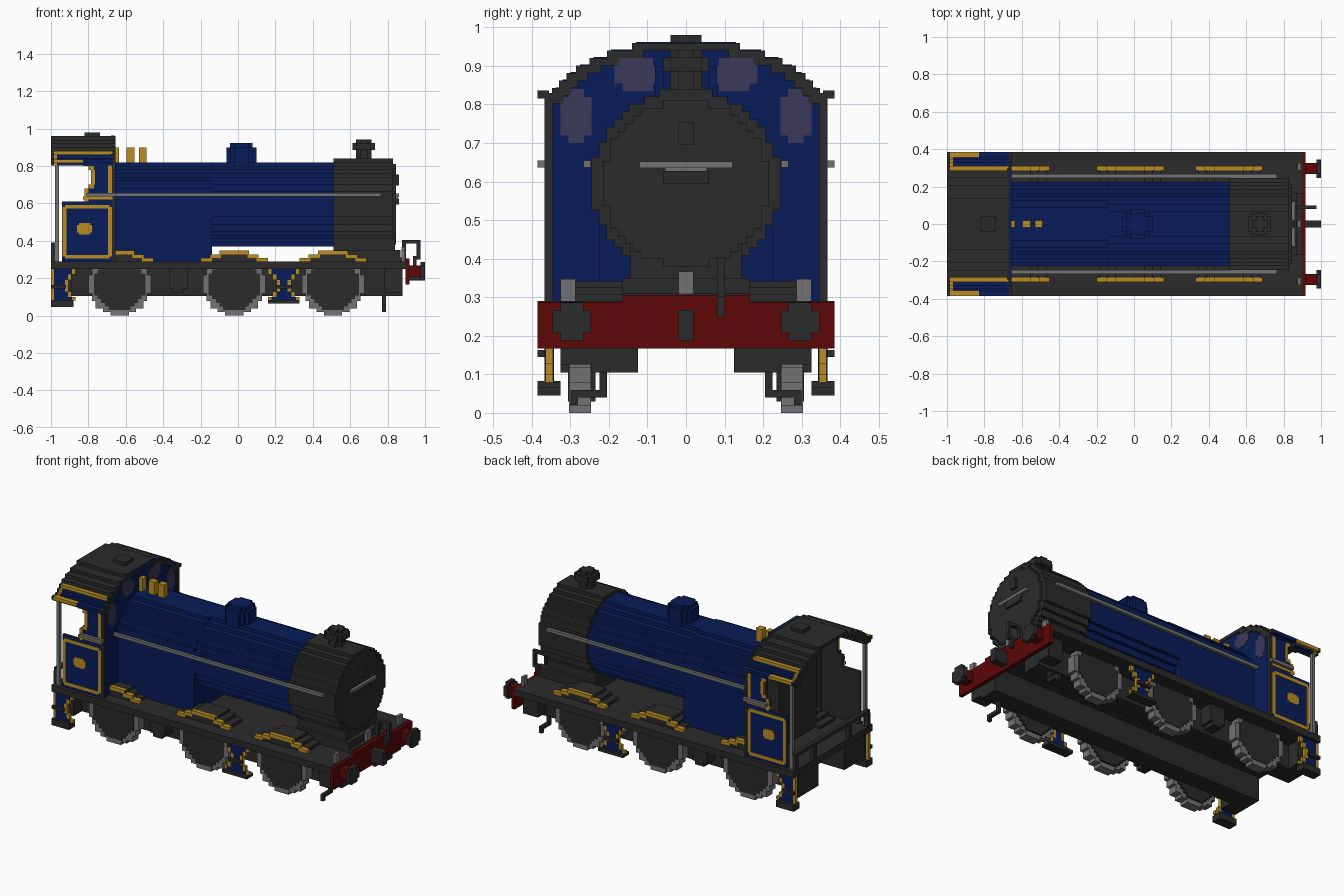
import bpy, bmesh
from mathutils import Vector

cube = bpy.data.objects.get("Cube")
if cube:
    bpy.data.objects.remove(cube, do_unlink=True)

V = 2 / 102  # size of one block step


def material(name, rgb):
    m = bpy.data.materials.new(name)
    m.use_nodes = True
    m.diffuse_color = (*rgb, 1)
    m.node_tree.nodes["Principled BSDF"].inputs["Base Color"].default_value = (*rgb, 1)
    return m


BLUE = material("deep blue", (0.0025, 0.012, 0.10))
DARK = material("charcoal", (0.024, 0.024, 0.024))
GOLD = material("gold", (0.50, 0.27, 0.016))
GREY = material("steel grey", (0.17, 0.17, 0.175))
RED = material("dark red", (0.11, 0.002, 0.002))
GLASS = material("violet glass", (0.045, 0.040, 0.10))


def finish(name, mat, bm, mirror):
    """Optionally mirror across the centre line, then make the object."""
    if mirror:
        copy = bmesh.ops.duplicate(bm, geom=bm.verts[:] + bm.edges[:] + bm.faces[:])
        for v in copy["geom"]:
            if isinstance(v, bmesh.types.BMVert):
                v.co.y *= -1
    bmesh.ops.recalc_face_normals(bm, faces=bm.faces[:])
    me = bpy.data.meshes.new(name)
    bm.to_mesh(me)
    bm.free()
    me.materials.append(mat)
    ob = bpy.data.objects.new(name, me)
    bpy.context.collection.objects.link(ob)
    return ob


def boxes(name, mat, *parts, mirror=False):
    """Each part is x0, x1, y0, y1, z0, z1."""
    bm = bmesh.new()
    for x0, x1, y0, y1, z0, z1 in parts:
        for v in bmesh.ops.create_cube(bm, size=1)["verts"]:
            v.co = Vector(((x0 + x1) / 2 + v.co.x * (x1 - x0),
                           (y0 + y1) / 2 + v.co.y * (y1 - y0),
                           (z0 + z1) / 2 + v.co.z * (z1 - z0)))
    return finish(name, mat, bm, mirror)


def prism(name, mat, rows, axis, lo, hi, mirror=False):
    """Extrude a stepped outline; rows are (v0, v1, u0, u1) from bottom to top."""
    right, left = [], []
    for v0, v1, u0, u1 in rows:
        for side, u in ((right, u1), (left, u0)):
            if side and abs(side[-1][0] - u) < 1e-6:
                side[-1] = (u, v1)
            else:
                side += [(u, v0), (u, v1)]
    place = {"x": lambda u, v: (lo, u, v), "y": lambda u, v: (u, lo, v),
             "z": lambda u, v: (u, v, lo)}[axis]
    bm = bmesh.new()
    face = bm.faces.new([bm.verts.new(place(u, v)) for u, v in right + left[::-1]])
    ext = bmesh.ops.extrude_face_region(bm, geom=[face])
    move = Vector([hi - lo if a == axis else 0 for a in "xyz"])
    bmesh.ops.translate(bm, vec=move,
                        verts=[g for g in ext["geom"] if isinstance(g, bmesh.types.BMVert)])
    return finish(name, mat, bm, mirror)


def disc(cu, cv, r, power=2):
    """Rows of a blocky circle (a higher power gives squarer shoulders)."""
    n = round(2 * r / V)
    step, k = 2 * r / n, (n % 2) / 2
    rows = []
    for i in range(n):
        d = abs((i + 0.5) * step - r)
        half = (r ** power - d ** power) ** (1 / power)
        half = max(round(half / step - k) + k, 1) * step
        rows.append((cv - r + i * step, cv - r + (i + 1) * step, cu - half, cu + half))
    return rows


# Footplate and frames
boxes("footplate", DARK, (-1, 0.9, -0.385, 0.385, 0.25, 0.29))
boxes("side_frame", DARK, (-0.97, 0.88, 0.125, 0.245, 0.105, 0.255), mirror=True)
boxes("sand_box", DARK, (-0.37, -0.27, 0.24, 0.325, 0.145, 0.255), (-0.35, -0.29, 0.24, 0.325, 0.125, 0.145),
      (0.78, 0.88, 0.24, 0.325, 0.125, 0.255), (-0.99, -0.89, 0.125, 0.325, 0.105, 0.255), mirror=True)
boxes("guard_iron", DARK, (0.77, 0.79, 0.205, 0.225, 0.05, 0.12), (0.77, 0.79, 0.205, 0.29, 0.04, 0.06),
      (0.77, 0.79, 0.28, 0.3, 0.02, 0.06), mirror=True)

# Wheels with the splashers above them
for label, cx in (("rear", -0.633), ("middle", -0.02), ("front", 0.508)):
    prism(label + "_wheel_rim", GREY, disc(cx, 0.167, 0.167), "y", 0.246, 0.303, True)
    prism(label + "_wheel_face", DARK, disc(cx, 0.167, 0.138), "y", 0.235, 0.306, True)
    x0 = -0.655
    steps = [(0.29, 0.307, 0.165), (0.307, 0.326, 0.12), (0.326, 0.342, 0.08)]
    prism(label + "_splasher", DARK, [(a, b, cx - h, cx + h) for a, b, h in steps], "y", 0.165, 0.307, True)
    trim = [(cx - 0.08, cx + 0.08, 0.327, 0.347)]
    for s in (-1, 1):
        for a, b, z in ((0.07, 0.13, 0.308), (0.12, 0.18, 0.289)):
            trim.append((*sorted((cx + s * a, cx + s * b)), z, z + V))
    boxes(label + "_splasher_trim", GOLD,
          *[(max(a, x0), b, 0.285, 0.311, c, d) for a, b, c, d in trim if b > x0], mirror=True)

# Boiler, firebox and smokebox
CZ = 0.595
prism("boiler", BLUE, disc(0, CZ, 0.225), "x", -0.16, 0.52)
prism("firebox", BLUE, [(0.29, CZ - 0.01, -0.225, 0.225)]
      + [r for r in disc(0, CZ, 0.225, 2.25) if r[0] > CZ - 0.012], "x", -0.66, -0.14)
prism("smokebox", DARK, disc(0, CZ, 0.245), "x", 0.51, 0.83)
prism("smokebox_door", DARK, disc(0, CZ, 0.215), "x", 0.82, 0.845)
boxes("smokebox_saddle", DARK, (0.51, 0.84, -0.145, 0.145, 0.29, 0.45), (0.51, 0.87, -0.165, 0.165, 0.29, 0.35),
      (0.8, 0.895, -0.165, 0.165, 0.29, 0.31))
boxes("door_handrail", GREY, (0.845, 0.862, -0.12, 0.12, 0.635, 0.652), (0.84, 0.856, -0.055, 0.055, 0.625, 0.64))
boxes("door_fittings", DARK, (0.84, 0.86, -0.06, 0.06, 0.595, 0.627), (0.84, 0.86, -0.02, 0.02, 0.695, 0.755))
boxes("boiler_handrail", GREY, (-0.66, 0.765, 0.247, 0.266, 0.636, 0.655), mirror=True)

# Boiler mountings
prism("chimney", DARK, disc(0.672, 0, 0.042), "z", 0.8, 0.942)
prism("chimney_cap", DARK, disc(0.672, 0, 0.06), "z", 0.885, 0.922)
prism("dome", BLUE, disc(0.018, 0, 0.08), "z", 0.78, 0.9)
prism("dome_top", BLUE, disc(0.018, 0, 0.06), "z", 0.9, 0.922)
boxes("safety_valves", GOLD, *[(a, b, -0.019, 0.019, 0.8, 0.9)
                               for a, b in ((-0.66, -0.635), (-0.595, -0.553), (-0.53, -0.49))])

# Cab roof: arched steps, the lowest ones painted between dark end bands
widths = [0.14, 0.205, 0.25, 0.285, 0.31, 0.33, 0.348, 0.367]
dark, gold, blue = [], [], []
for i, w in enumerate(widths):
    top = 0.96 - i * V
    inner = widths[i - 1] - 0.03 if i else 0
    if i < 4:
        dark.append((-1, -0.655, inner, w, top - V, top))
    else:
        dark.append((-0.985, -0.672, inner, w - 0.012, top - V, top - 0.004))
        dark += [(a, b, inner, w, top - V, top) for a, b in ((-1, -0.985), (-0.672, -0.655))]
        gold.append((-0.985, -0.672 if i == 4 else -0.967, w - 0.025, w, top - V, top))
        if i > 4:
            blue.append((-0.967, -0.672, w - 0.025, w, top - V, top))
# Gutter along the roof edge, gold above the opening
for paint, a, b in ((dark, -1, -0.985), (gold, -0.985, -0.83), (blue, -0.83, -0.672), (dark, -0.672, -0.655)):
    paint.append((a, b, 0.355, 0.385, 0.816, 0.836))
boxes("roof", DARK, *dark, mirror=True)
boxes("roof_side_gold", GOLD, *gold, mirror=True)
boxes("roof_side_blue", BLUE, *blue, mirror=True)
boxes("roof_vent", DARK, (-0.82, -0.737, -0.04, 0.04, 0.95, 0.98))

# Cab front wall with its four windows
wall = [(0.29, 0.825, -0.347, 0.347)]
for i in range(7, 0, -1):
    z, h = 0.825 + (7 - i) * V, widths[i - 1] - 0.01
    wall.append((z, z + V, -h, h))
prism("cab_front_wall", BLUE, wall, "x", -0.67, -0.66)
prism("cab_front_lining", DARK, wall, "x", -0.68, -0.67)
side_win = [(0.70, 0.72, 0.265, 0.305), (0.72, 0.82, 0.245, 0.325), (0.82, 0.84, 0.265, 0.305)]
top_win = [(0.835, 0.855, 0.085, 0.165), (0.855, 0.9, 0.065, 0.185), (0.9, 0.92, 0.085, 0.185)]
for label, rows in (("side_window", side_win), ("upper_window", top_win)):
    prism(label, GLASS, rows, "x", -0.683, -0.657, True)

# Cab sides: dark core, blue skin and gold lining
lower = [(0.29, 0.61, -0.94, -0.66)]
upper = [(0.61, 0.68, -0.82, -0.66), (0.68, 0.70, -0.80, -0.66), (0.70, 0.78, -0.785, -0.66),
         (0.78, 0.80, -0.80, -0.66), (0.80, 0.82, -0.83, -0.66)]
prism("cab_side_core", DARK, lower + upper, "y", 0.345, 0.36, True)
prism("cab_side_skin", BLUE, [(a, b, c, -0.672) for a, b, c, _ in lower + upper], "y", 0.36, 0.364, True)
boxes("cab_front_corner", DARK, (-0.672, -0.655, 0.345, 0.367, 0.29, 0.83), mirror=True)
T, Y = 0.02, (0.359, 0.367)
boxes("cab_panel_lining", GOLD,
      (-0.925, -0.687, *Y, 0.305, 0.305 + T), (-0.925, -0.687, *Y, 0.592 - T, 0.592),
      (-0.937, -0.937 + T, *Y, 0.317, 0.58), (-0.675 - T, -0.675, *Y, 0.317, 0.58),
      (-0.86, -0.78, *Y, 0.445, 0.485), (-0.85, -0.79, *Y, 0.435, 0.495), mirror=True)
boxes("cab_window_lining", GOLD, (-0.83, -0.672, *Y, 0.62, 0.638), (-0.675 - T, -0.675, *Y, 0.62, 0.82),
      *[(c, c + T, *Y, a, b) for a, b, c, _ in upper], (-0.8, -0.77, *Y, 0.68, 0.7),
      (-0.8, -0.77, *Y, 0.78, 0.8), mirror=True)
boxes("cab_handrail", GREY, (-0.81, -0.655, 0.367, 0.385, 0.636, 0.655), mirror=True)
boxes("cab_rear_post", GREY, (-0.978, -0.958, 0.345, 0.365, 0.29, 0.82), mirror=True)
boxes("cab_rear_rail", DARK, (-1, -0.975, -0.36, 0.36, 0.37, 0.39),
      *[(-1, -0.975, y - 0.012, y + 0.012, 0.29, 0.37) for y in (-0.35, -0.17, 0.17, 0.35)])
boxes("backhead", DARK, (-0.76, -0.68, -0.18, 0.18, 0.29, 0.74))

# Steps hung below the footplate
waist = [(0.08, 0.10, 0.085), (0.10, 0.13, 0.06), (0.13, 0.19, 0.04), (0.19, 0.22, 0.06), (0.22, 0.25, 0.085)]
prism("middle_step_edge", GOLD, [(a, b, 0.245 - h, 0.245 + h) for a, b, h in waist], "y", 0.345, 0.365, True)
prism("middle_step_panel", BLUE, [(a, b, 0.245 - h + T, 0.245 + h - T) for a, b, h in waist],
      "y", 0.343, 0.367, True)
prism("rear_step_edge", GOLD, [(a, b, -1, -0.94 + h * 0.85) for a, b, h in waist], "y", 0.345, 0.365, True)
prism("rear_step_panel", BLUE, [(a, b, -0.983, -0.96 + h * 0.85) for a, b, h in waist],
      "y", 0.343, 0.367, True)
boxes("step_treads", DARK, (0.16, 0.33, 0.325, 0.385, 0.065, 0.083), (-1, -0.88, 0.325, 0.385, 0.045, 0.083),
      (0.2, 0.29, 0.367, 0.385, 0.145, 0.163), (-1, -0.92, 0.367, 0.385, 0.145, 0.163), mirror=True)

# Buffer beam, buffers, coupling and brake pipe
prism("buffer_beam", RED, [(0.167, 0.288, -0.385, 0.385), (0.288, 0.306, -0.165, 0.165)], "x", 0.895, 0.918)
prism("buffer_shank", RED, disc(0.296, 0.237, 0.03), "x", 0.91, 0.98, True)
prism("buffer_head", DARK, disc(0.296, 0.237, 0.05), "x", 0.975, 1, True)
boxes("coupling", DARK, (0.91, 1, -0.02, 0.02, 0.187, 0.267))
boxes("brake_pipe", DARK, (0.877, 0.897, 0.08, 0.1, 0.29, 0.405), (0.877, 0.975, 0.08, 0.1, 0.387, 0.405),
      (0.955, 0.975, 0.08, 0.1, 0.30, 0.405), (0.935, 0.955, 0.08, 0.1, 0.25, 0.32))
boxes("lamp_irons", GREY, (0.875, 0.893, -0.02, 0.02, 0.3, 0.367),
      *[(0.875, 0.893, y - 0.019, y + 0.019, 0.29, 0.347) for y in (-0.306, 0.306)])
